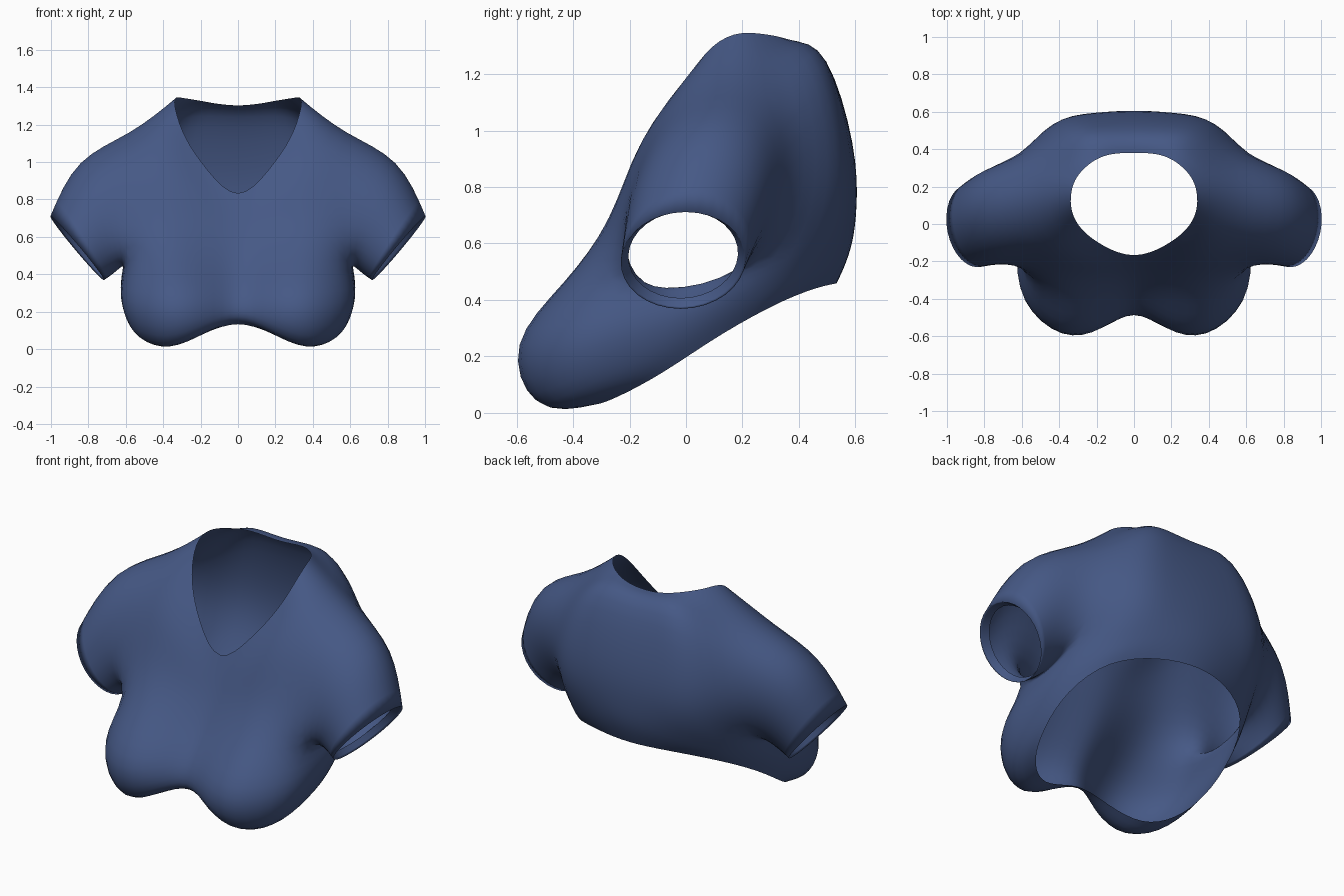
import bpy, bmesh
from math import cos, sin, pi
from mathutils import Vector

cube = bpy.data.objects.get("Cube")
if cube:
    bpy.data.objects.remove(cube)

# Cloth colour
cloth = bpy.data.materials.new("navy_cloth")
cloth.use_nodes = True
colour = (0.06, 0.098, 0.235, 1)
cloth.diffuse_color = colour
bsdf = cloth.node_tree.nodes["Principled BSDF"]
bsdf.inputs["Base Color"].default_value = colour
bsdf.inputs["Roughness"].default_value = 0.9

# Seam profiles of the left half, each running from neckline to waist
front_centre = [(0, -.19, .77), (0, -.21, .7), (0, -.26, .59), (0, -.33, .44), (0, -.43, .29)]
front_inner = [(.17, -.12, .96), (.17, -.21, .79), (.17, -.28, .62), (.17, -.41, .44), (.17, -.59, .26)]
bust = [(.29, -.03, 1.13), (.37, -.19, .97), (.38, -.26, .7), (.38, -.45, .47), (.38, -.69, .24)]
front_armhole = [(.34, .07, 1.29), (.55, -.1, 1.07), (.59, -.22, .73), (.58, -.27, .48), (.65, -.45, .26)]
shoulder = [(.34, .17, 1.35), (.58, .15, 1.18), None, (.6, 0, .46), (.64, -.15, .32)]
back_armhole = [(.31, .26, 1.345), (.55, .36, 1.09), (.63, .38, .8), (.6, .27, .54), (.63, .16, .42)]
shoulder_blade = [(.21, .35, 1.33), (.32, .5, 1.31), (.45, .58, .9), (.45, .56, .68), (.46, .47, .54)]
back_inner = [(.11, .38, 1.31), (.16, .5, 1.31), (.21, .6, .93), (.21, .6, .72), (.22, .57, .58)]
back_centre = [(0, .38, 1.3), (0, .5, 1.3), (0, .61, .93), (0, .61, .72), (0, .6, .6)]
seams = [front_centre, front_inner, bust, front_armhole, shoulder,
         back_armhole, shoulder_blade, back_inner, back_centre]

# Lower edge and hem, tucked in under the bust
lower = [(0, -.46, .2), (.17, -.57, .08), (.38, -.55, -.05), (.57, -.41, .04), (.61, -.15, .18),
         (.62, .11, .34), (.48, .41, .46), (.23, .53, .5), (0, .57, .51)]
hem = [(0, -.43, .155), (.17, -.42, .09), (.36, -.36, .01), (.5, -.25, .05), (.57, -.08, .14),
       (.58, .12, .28), (.48, .36, .41), (.23, .5, .455), (0, .55, .46)]

bm = bmesh.new()
grid = [[bm.verts.new(p) if p else None for p in seam + [low, end]]
        for seam, low, end in zip(seams, lower, hem)]

# Torso panels, leaving the armhole open where the point is missing
for a, b in zip(grid, grid[1:]):
    for r in range(len(a) - 1):
        quad = (a[r], b[r], b[r + 1], a[r + 1])
        if all(quad):
            bm.faces.new(quad)


def ring(centre, up, back):
    """Eight points round an oval, starting at its top."""
    return [bm.verts.new(Vector(centre) + Vector(up) * cos(k * pi / 4)
                         + Vector(back) * sin(k * pi / 4)) for k in range(8)]


def bridge(a, b):
    for k in range(8):
        n = (k + 1) % 8
        bm.faces.new((a[k], a[n], b[n], b[k]))


# Sleeve: armhole, full upper arm, cuff and turned-in cuff edge
armhole = [grid[c][r] for c, r in
           ((4, 1), (5, 1), (5, 2), (5, 3), (4, 3), (3, 3), (3, 2), (3, 1))]
upper = ring((.76, .04, .72), (.12, .04, .34), (.03, .275, .02))
cuff = ring((.86, -.01, .54), (.158, .01, .19), (.02, .245, 0))
lining = ring((.82, -.01, .56), (.14, .01, .17), (.02, .215, 0))
for a, b in ((armhole, upper), (upper, cuff), (cuff, lining)):
    bridge(a, b)

# Keep the cuff fold crisp
crease = bm.edges.layers.float.new("crease_edge")
for k in range(8):
    bm.edges.get((cuff[k], cuff[k - 1]))[crease] = 1

bmesh.ops.recalc_face_normals(bm, faces=bm.faces)
mesh = bpy.data.meshes.new("cropped_top")
bm.to_mesh(mesh)
bm.free()
mesh.materials.append(cloth)
top = bpy.data.objects.new("cropped_top", mesh)
bpy.context.collection.objects.link(top)

# Mirror to the right half, then smooth
mirror = top.modifiers.new("mirror", 'MIRROR')
mirror.use_clip = True
smooth = top.modifiers.new("smooth", 'SUBSURF')
smooth.levels = smooth.render_levels = 2
for p in mesh.polygons:
    p.use_smooth = True
